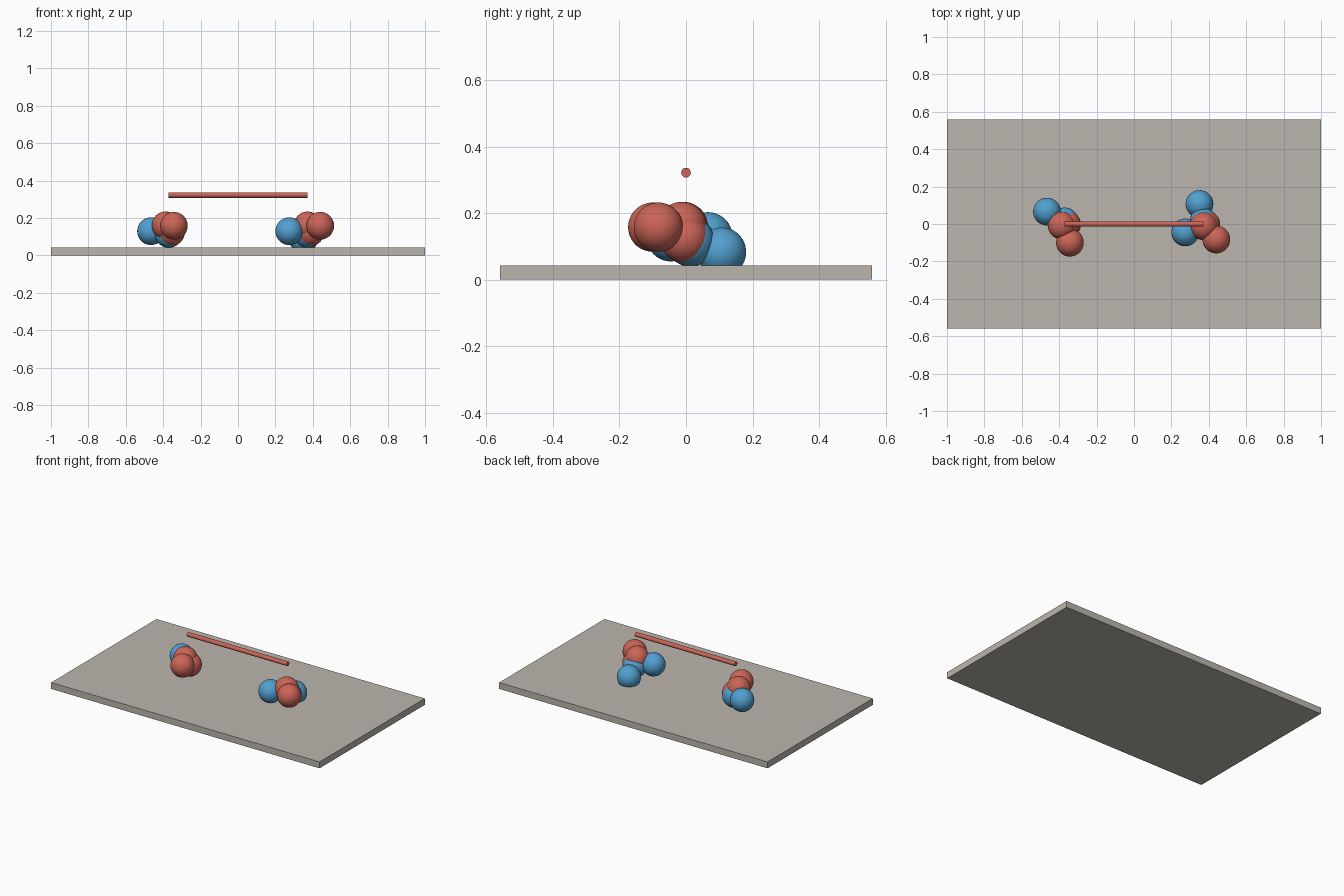
import bpy
from mathutils import Vector

cube = bpy.data.objects.get("Cube")
if cube:
    bpy.data.objects.remove(cube, do_unlink=True)


def material(name, colour):
    m = bpy.data.materials.new(name)
    m.use_nodes = True
    m.diffuse_color = (*colour, 1)
    m.node_tree.nodes["Principled BSDF"].inputs["Base Color"].default_value = (*colour, 1)
    return m


GREY = material("warm_grey", (0.50, 0.47, 0.42))
RED = material("brick_red", (0.60, 0.13, 0.095))
BLUE = material("sky_blue", (0.085, 0.35, 0.63))


def finish(name, mat, smooth=True):
    ob = bpy.context.object
    ob.name = name
    ob.data.materials.append(mat)
    if smooth:
        bpy.ops.object.shade_smooth_by_angle()
    return ob


def ball(name, centre, mat):
    bpy.ops.mesh.primitive_uv_sphere_add(segments=48, ring_count=24, radius=BALL_RADIUS,
                                         location=Vector(centre))
    finish(name, mat)


BALL_RADIUS = 0.074
PLATE_HEIGHT = 0.043

# Base plate
bpy.ops.mesh.primitive_cube_add(size=1, location=(0, 0, PLATE_HEIGHT / 2))
plate = finish("base_plate", GREY, smooth=False)
plate.scale = (2, 1.12, PLATE_HEIGHT)

# Floating rod joining the space above the two clusters
bpy.ops.mesh.primitive_cylinder_add(vertices=24, radius=0.0145, depth=0.745,
                                    location=(0, 0, 0.322), rotation=(0, 1.5708, 0))
finish("cross_rod", RED)

# Clusters of overlapping balls
clusters = {
    "left": {
        RED: [(0.387, -0.004, 0.124), (0.372, -0.012, 0.160), (0.440, -0.083, 0.158)],
        BLUE: [(0.372, 0.012, 0.114), (0.274, -0.045, 0.129), (0.350, 0.107, 0.083)],
    },
    "right": {
        RED: [(-0.358, -0.002, 0.124), (-0.387, -0.008, 0.160), (-0.343, -0.100, 0.158)],
        BLUE: [(-0.370, 0.014, 0.114), (-0.465, 0.066, 0.129)],
    },
}
for side, groups in clusters.items():
    for mat, centres in groups.items():
        shade = "red" if mat is RED else "blue"
        for i, centre in enumerate(centres):
            ball(f"{side}_{shade}_ball_{i + 1}", centre, mat)
